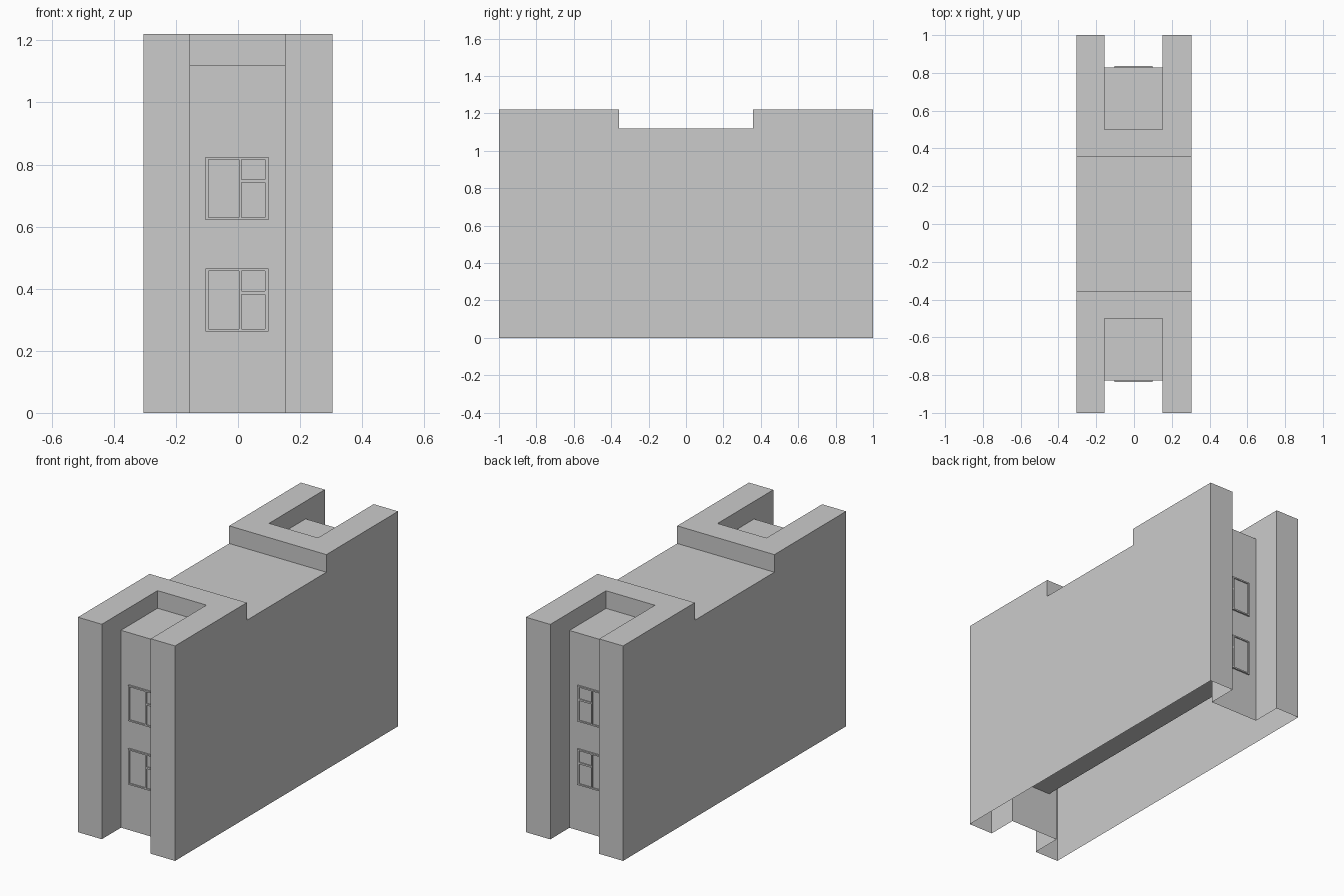
import bpy, bmesh, math

if "Cube" in bpy.data.objects:
    bpy.data.objects.remove(bpy.data.objects["Cube"])


def relief(name, us, vs, height, place):
    """Stepped block: each grid cell is raised to height(u, v); base left open."""
    bm = bmesh.new()
    nu, nv = len(us) - 1, len(vs) - 1

    def h(i, j):
        if 0 <= i < nu and 0 <= j < nv:
            return height((us[i] + us[i + 1]) / 2, (vs[j] + vs[j + 1]) / 2)
        return 0

    def quad(pts):
        bm.faces.new([bm.verts.new(place(*p)) for p in pts])

    for i in range(nu):
        for j in range(nv):
            top = h(i, j)
            if top == 0:
                continue
            c = [(us[i], vs[j]), (us[i + 1], vs[j]),
                 (us[i + 1], vs[j + 1]), (us[i], vs[j + 1])]
            quad([(*p, top) for p in c])
            # walls down to each lower neighbour
            for k, (di, dj) in enumerate([(0, -1), (1, 0), (0, 1), (-1, 0)]):
                low = h(i + di, j + dj)
                if low < top:
                    a, b = c[k], c[(k + 1) % 4]
                    quad([(*a, low), (*b, low), (*b, top), (*a, top)])
    bmesh.ops.remove_doubles(bm, verts=bm.verts[:], dist=1e-5)
    bmesh.ops.dissolve_limit(bm, angle_limit=math.radians(1),
                             verts=bm.verts[:], edges=bm.edges[:])
    me = bpy.data.meshes.new(name)
    bm.to_mesh(me)
    bm.free()
    ob = bpy.data.objects.new(name, me)
    bpy.context.collection.objects.link(ob)
    return ob


# Building shell: H-shaped plan, raised ends, lowered middle roof
def roof_height(x, y):
    y = abs(y)
    if abs(x) < 0.155:
        if y > 0.828:
            return 0          # open end recess
        if y > 0.5:
            return 1.12       # sunken end roof
    return 1.22 if y > 0.357 else 1.12


relief("building_shell", [-0.305, -0.155, 0.152, 0.305],
       [-1, -0.828, -0.5, -0.357, 0.357, 0.5, 0.828, 1],
       roof_height, lambda u, v, h: (u, v, h))


# Window blocks: long bars through the building with three sunken panes per end
def pane_depth(x, z):
    left = -0.095 < x < 0.003 and 0.008 < z < 0.195
    right = 0.012 < x < 0.087 and (0.008 < z < 0.12 or 0.13 < z < 0.195)
    return 0.831 if left or right else 0.837


for name, base in (("lower_window", 0.262), ("upper_window", 0.622)):
    win = relief(name, [-0.104, -0.095, 0.003, 0.012, 0.087, 0.098],
                 [0, 0.008, 0.12, 0.13, 0.195, 0.203],
                 pane_depth, lambda u, v, h: (u, -h, v + base))
    mirror = win.modifiers.new("both_ends", 'MIRROR')
    mirror.use_axis = (False, True, False)
